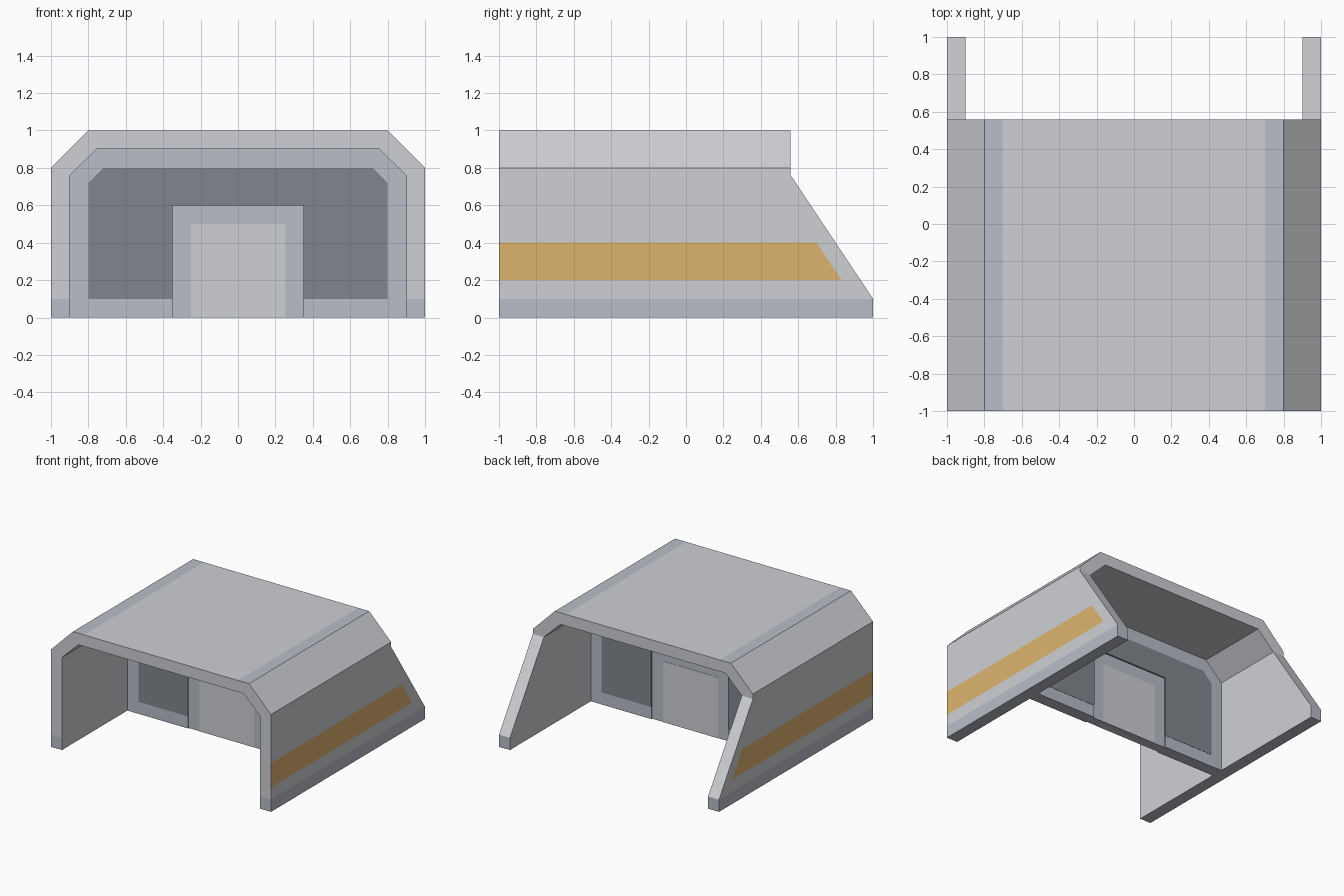
import bpy, bmesh
from mathutils import Vector

if "Cube" in bpy.data.objects:
    bpy.data.objects.remove(bpy.data.objects["Cube"])


def material(name, rgb):
    m = bpy.data.materials.new(name)
    m.diffuse_color = (*rgb, 1)
    m.use_nodes = True
    m.node_tree.nodes["Principled BSDF"].inputs["Base Color"].default_value = m.diffuse_color
    return m


LIGHT = material("light_grey", (0.62, 0.63, 0.66))
TRIM = material("trim_grey", (0.48, 0.51, 0.57))
DARK = material("dark_grey", (0.22, 0.235, 0.27))
AMBER = material("amber", (0.73, 0.46, 0.16))


def prism(name, profile, start, depth, mats):
    """Solid from a profile of 3D points placed at start and swept by depth."""
    bm = bmesh.new()
    face = bm.faces.new([bm.verts.new(Vector(p) + Vector(start)) for p in profile])
    ext = bmesh.ops.extrude_face_region(bm, geom=[face])
    bmesh.ops.translate(bm, vec=depth,
                        verts=[v for v in ext["geom"] if isinstance(v, bmesh.types.BMVert)])
    bmesh.ops.recalc_face_normals(bm, faces=bm.faces)
    mesh = bpy.data.meshes.new(name)
    bm.to_mesh(mesh)
    bm.free()
    for m in mats:
        mesh.materials.append(m)
    obj = bpy.data.objects.new(name, mesh)
    bpy.context.collection.objects.link(obj)
    return obj


def mirrored(half):
    """Full x-z outline from its right half, listed bottom to top."""
    return [(x, 0, z) for x, z in half] + [(-x, 0, z) for x, z in reversed(half)]


def across(name, half, y0, y1, *mats):
    return prism(name, mirrored(half), (0, y0, 0), (0, y1 - y0, 0), mats)


# Shell: chamfered arch along y
outer = [(1, 0), (1, 0.8), (0.8, 1)]
inner = [(0.9, 0), (0.9, 0.76), (0.75, 0.905)]
right = inner[::-1] + outer
shell = across("shell", right, -1, 1, LIGHT, TRIM, AMBER)

# Cutter: squares off the roof and slopes the rear wings
side = [(0.56, 2), (0.56, 0.76), (1, 0.1), (1.5, 0.1), (1.5, 2)]
cutter = prism("rear_cutter", [(0, y, z) for y, z in side], (-2, 0, 0), (4, 0, 0), [LIGHT])
cutter.hide_render = True
cut = shell.modifiers.new("rear_cut", "BOOLEAN")
cut.operation = "DIFFERENCE"
cut.solver = "EXACT"
cut.object = cutter
bpy.context.view_layer.objects.active = shell
bpy.ops.object.modifier_apply(modifier=cut.name)
bpy.data.objects.remove(cutter)

# Colour bands: split the shell faces and paint them
slope = Vector((0, 1, 0.667))
bm = bmesh.new()
bm.from_mesh(shell.data)
planes = [((0, 0, z), (0, 0, 1)) for z in (0.1, 0.2, 0.4)]
planes += [((x, 0, 0), (1, 0, 0)) for x in (-0.7, 0.7)]
planes += [((0, 0.965, 0), slope)]
for co, no in planes:
    bmesh.ops.bisect_plane(bm, geom=bm.verts[:] + bm.edges[:] + bm.faces[:],
                           plane_co=co, plane_no=no, dist=1e-5)
for f in bm.faces:
    c = f.calc_center_median()
    f.material_index = 0
    if abs(c.x) > 0.91 and c.z < 0.1:
        f.material_index = 1
    elif c.z > 0.99 and abs(c.x) > 0.7 and f.normal.z > 0.9:
        f.material_index = 1
    elif abs(c.x) > 0.99 and 0.2 < c.z < 0.4 and c.dot(slope) < 0.965:
        f.material_index = 2
bm.to_mesh(shell.data)
bm.free()

# Cross wall with a doorway, and its dark inset panel on both faces
doorway = [(0.35, 0.6), (0.35, 0)]
across("cross_wall", doorway + inner, -0.15, -0.05, TRIM)
across("dark_panel", [(0.35, 0.6), (0.35, 0.1), (0.8, 0.1), (0.8, 0.72), (0.72, 0.8)],
       -0.152, -0.048, DARK)

# Recessed door frame and door leaf
across("door_frame", [(0.35, 0), (0.35, 0.6)], -0.14, -0.06, TRIM)
across("door", [(0.25, 0), (0.25, 0.5)], -0.142, -0.058, LIGHT)
